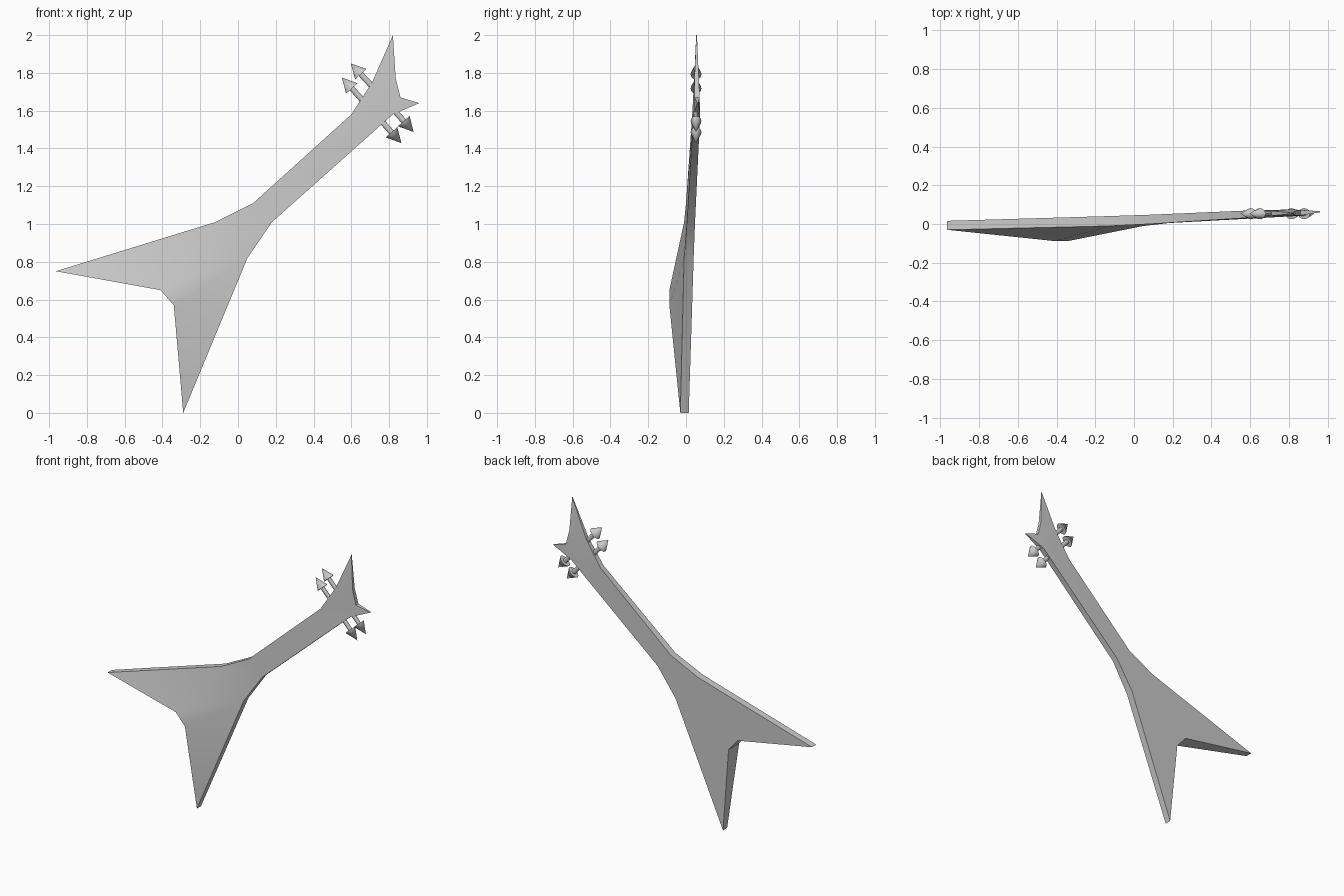
import bpy, bmesh, math
from mathutils import Vector, Matrix

cube = bpy.data.objects.get("Cube")
if cube:
    bpy.data.objects.remove(cube, do_unlink=True)

grey = bpy.data.materials.new("plain_grey")
grey.use_nodes = True
grey.diffuse_color = (0.6, 0.6, 0.6, 1)
grey.node_tree.nodes["Principled BSDF"].inputs["Base Color"].default_value = (0.6, 0.6, 0.6, 1)


def finish(name, bm, angle):
    bmesh.ops.recalc_face_normals(bm, faces=bm.faces)
    mesh = bpy.data.meshes.new(name)
    bm.to_mesh(mesh)
    bm.free()
    mesh.materials.append(grey)
    ob = bpy.data.objects.new(name, mesh)
    bpy.context.collection.objects.link(ob)
    bpy.ops.object.select_all(action='DESELECT')
    ob.select_set(True)
    bpy.context.view_layer.objects.active = ob
    bpy.ops.object.shade_smooth_by_angle(angle=math.radians(angle))
    return ob


# Outline in order: name -> x, z, front depth, back depth (None = on the back plane)
outline = {
    "wing_l": (-0.965, 0.75, -0.03, None),
    "waist_l": (-0.12, 1.01, -0.01, None),
    "neck_l": (0.08, 1.11, 0.0, None),
    "nut_l": (0.60, 1.58, 0.033, None),
    "horn_base": (0.71, 1.75, 0.042, 0.068),
    "horn_tip": (0.82, 2.0, 0.054, 0.058),
    "horn_in": (0.835, 1.77, 0.045, 0.068),
    "notch": (0.86, 1.67, 0.045, 0.072),
    "spur_tip": (0.96, 1.64, 0.06, 0.066),
    "nut_r": (0.82, 1.58, 0.04, None),
    "neck_r": (0.18, 1.01, 0.005, None),
    "waist_r": (0.05, 0.82, -0.01, None),
    "wing_r": (-0.29, 0.0, -0.03, None),
    "crotch_r": (-0.34, 0.57, -0.088, None),
    "crotch_l": (-0.41, 0.65, -0.088, None),
}
patches = [
    ("wing_l", "waist_l", "crotch_l"),
    ("crotch_l", "waist_l", "waist_r", "crotch_r"),
    ("crotch_r", "waist_r", "wing_r"),
    ("waist_l", "neck_l", "neck_r", "waist_r"),
    ("neck_l", "nut_l", "nut_r", "neck_r"),
    ("nut_l", "horn_base", "notch", "nut_r"),
    ("horn_base", "horn_tip", "horn_in"),
    ("horn_base", "horn_in", "notch"),
    ("notch", "spur_tip", "nut_r"),
]

# Body, neck and headstock in one shell
bm = bmesh.new()
front, back = {}, {}
for key, (x, z, yf, yb) in outline.items():
    if yb is None:
        yb = 0.021 + 0.0225 * (x + z)
    front[key] = bm.verts.new((x, yf, z))
    back[key] = bm.verts.new((x, yb, z))
for patch in patches:
    bm.faces.new([front[k] for k in patch])
    bm.faces.new([back[k] for k in reversed(patch)])
keys = list(outline)
for a, b in zip(keys, keys[1:] + keys[:1]):
    bm.faces.new((front[a], front[b], back[b], back[a]))
finish("guitar_body", bm, 35)


# Tuning pegs: a rod with an arrow-shaped cone, running outward from the headstock
def peg(name, root, tip):
    root, tip = Vector(root), Vector(tip)
    axis = (tip - root).normalized()
    length = (tip - root).length
    side = axis.cross(Vector((0, 1, 0)))
    frame = Matrix((side, Vector((0, 1, 0)), axis)).transposed().to_4x4()
    head = 0.078
    bm = bmesh.new()
    for r1, r2, start, end in ((0.015, 0.015, 0, length - head),
                               (0.041, 0, length - head, length)):
        place = (Matrix.Translation(root) @ frame @ Matrix.Diagonal((1, 0.7, 1, 1))
                 @ Matrix.Translation((0, 0, (start + end) / 2)))
        bmesh.ops.create_cone(bm, cap_ends=True, segments=12, radius1=r1, radius2=r2,
                              depth=end - start, matrix=place)
    finish(name, bm, 40)


y = 0.053
pegs = {
    "upper": ((0.765, 1.67), (0.597, 1.85), (0.93, 1.487)),
    "lower": ((0.708, 1.602), (0.55, 1.775), (0.865, 1.428)),
}
for label, (mid, left, right) in pegs.items():
    for side, end in (("left", left), ("right", right)):
        peg(f"{label}_{side}_peg", (mid[0], y, mid[1]), (end[0], y, end[1]))
